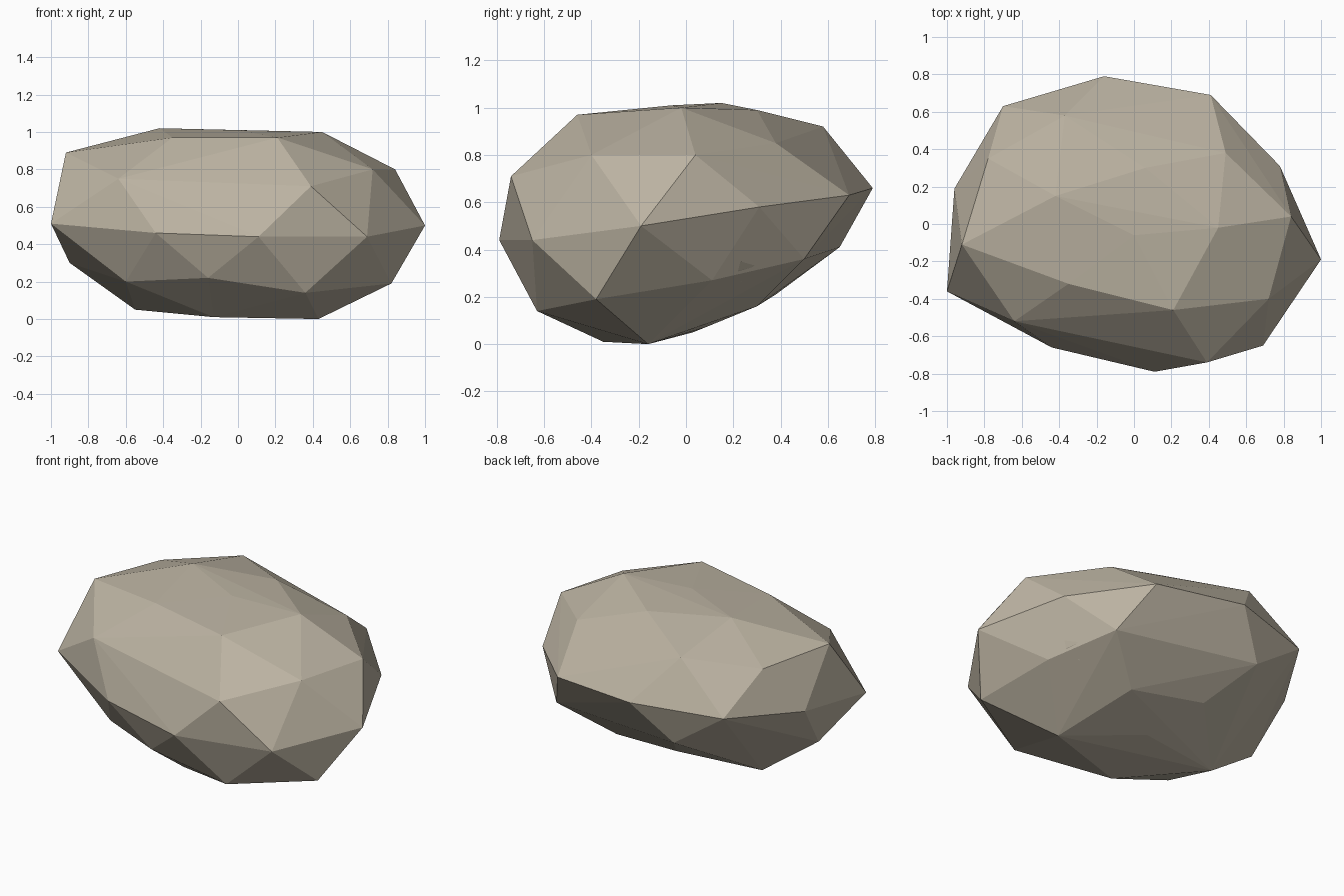
import bpy
import bmesh
from mathutils import Vector

# Remove the default object
default_cube = bpy.data.objects.get("Cube")
if default_cube:
    bpy.data.objects.remove(default_cube, do_unlink=True)


def make_material(name, colour):
    material = bpy.data.materials.new(name)
    material.use_nodes = True
    rgba = (*colour, 1)
    material.diffuse_color = rgba
    shader = material.node_tree.nodes["Principled BSDF"]
    shader.inputs["Base Color"].default_value = rgba
    shader.inputs["Roughness"].default_value = 0.9
    return material


def faceted_stone(name, corners, material):
    """Wrap a flat-shaded shell around corners given in hundredths of a unit."""
    bm = bmesh.new()
    for corner in corners:
        bm.verts.new(Vector(corner) / 100)
    bmesh.ops.convex_hull(bm, input=bm.verts[:])
    loose = [vert for vert in bm.verts if not vert.link_faces]
    bmesh.ops.delete(bm, geom=loose, context="VERTS")
    bmesh.ops.recalc_face_normals(bm, faces=bm.faces[:])
    mesh = bpy.data.meshes.new(name)
    bm.to_mesh(mesh)
    bm.free()
    mesh.materials.append(material)
    stone = bpy.data.objects.new(name, mesh)
    bpy.context.collection.objects.link(stone)
    return stone


stone_material = make_material("warm grey stone", (0.5, 0.45, 0.36))

# Boulder corners, layered from the flat crown down to the resting base
crown = [
    (45, -2, 100), (6, 30, 99), (-42, 15, 102),
    (-35, -32, 97), (21, -46, 97), (0, -6, 101),
]
shoulder = [
    (84, 4, 80), (49, 38, 85), (-37, 58, 92), (-78, 35, 87),
    (-92, -11, 89), (-64, -52, 75), (39, -74, 71), (72, -40, 80),
]
waist = [
    (100, -19, 50), (78, 31, 58), (41, 69, 63), (-16, 79, 66), (-70, 63, 64),
    (-96, 19, 59), (-100, -36, 51), (-44, -66, 46), (11, -79, 44), (69, -65, 44),
]
belly = [
    (82, -38, 19), (73, 11, 27), (55, 50, 36), (-37, 65, 41),
    (-90, -3, 30), (-60, -41, 20), (-16, -63, 22), (36, -63, 14),
]
base = [
    (43, -16, 0), (27, 30, 16), (-20, 38, 21),
    (-3, 8, 7), (-55, 3, 5), (-13, -35, 1),
]
faceted_stone("boulder", crown + shoulder + waist + belly + base, stone_material)

# Small splinter standing out of the lower back side
splinter = [(71, 23, 35), (65, 30, 33), (60, 23, 26), (69, 22, 31)]
faceted_stone("splinter", splinter, stone_material)
